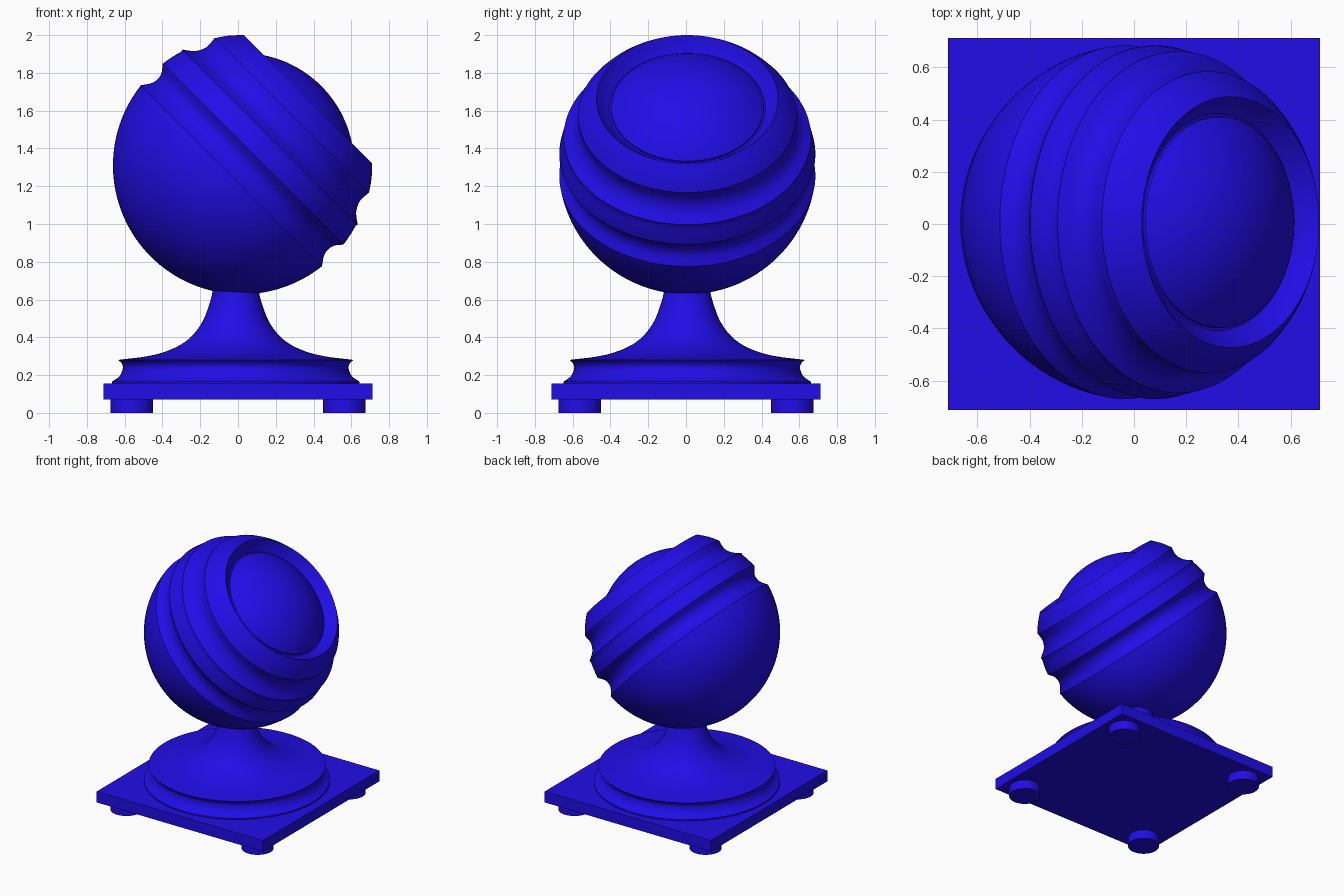
import bpy, bmesh
from math import sin, cos, asin, pi, radians
from mathutils import Vector, Matrix

if "Cube" in bpy.data.objects:
    bpy.data.objects.remove(bpy.data.objects["Cube"])

mat = bpy.data.materials.new("blue")
mat.diffuse_color = (0.015, 0.004, 0.8, 1)
mat.use_nodes = True
mat.node_tree.nodes["Principled BSDF"].inputs["Base Color"].default_value = mat.diffuse_color


def finish(bm, name, loc, smooth=True):
    bmesh.ops.remove_doubles(bm, verts=bm.verts, dist=1e-5)
    bmesh.ops.recalc_face_normals(bm, faces=bm.faces)
    me = bpy.data.meshes.new(name)
    bm.to_mesh(me)
    bm.free()
    me.materials.append(mat)
    ob = bpy.data.objects.new(name, me)
    ob.location = loc
    bpy.context.collection.objects.link(ob)
    if smooth:
        bpy.ops.object.select_all(action='DESELECT')
        ob.select_set(True)
        bpy.context.view_layer.objects.active = ob
        bpy.ops.object.shade_smooth_by_angle(angle=radians(30))
    return ob


def curve(pts, n=5):
    """Smooth Catmull-Rom line through (r, z) points."""
    p = [Vector(q) for q in pts]
    p = [2 * p[0] - p[1]] + p + [2 * p[-1] - p[-2]]
    out = []
    for a, b, c, d in zip(p, p[1:], p[2:], p[3:]):
        for i in range(n):
            t = i / n
            out.append(0.5 * (2 * b + (c - a) * t + (2 * a - 5 * b + 4 * c - d) * t * t
                              + (3 * b - a - 3 * c + d) * t ** 3))
    return [tuple(q) for q in out] + [tuple(pts[-1])]


def arc(radius, a0, a1, n):
    """Circle arc between two latitudes (radians)."""
    lats = [a0 + (a1 - a0) * i / n for i in range(n + 1)]
    return [(radius * cos(t), radius * sin(t)) for t in lats]


def lathe(name, profile, loc, steps=96):
    bm = bmesh.new()
    vs = [bm.verts.new((r, 0, z)) for r, z in profile]
    es = [bm.edges.new(e) for e in zip(vs, vs[1:])]
    bmesh.ops.spin(bm, geom=vs + es, cent=(0, 0, 0), axis=(0, 0, 1),
                   angle=2 * pi, steps=steps)
    return finish(bm, name, loc)


# Ball: two concave grooves, a bevelled rim and a recessed dome, tilted 45 degrees
R, D = 0.682, 0.595
lat = lambda z, r=R: asin(z / r)
ball = (arc(R, -pi / 2, lat(-0.078), 30)
        + curve([(0.678, -0.078), (0.646, -0.03), (0.638, 0.01), (0.647, 0.046), (0.678, 0.086)])
        + arc(R, lat(0.086), lat(0.2), 4)
        + curve([(0.655, 0.212), (0.602, 0.255), (0.575, 0.311), (0.578, 0.375)])
        + curve([(0.578, 0.375), (0.534, 0.438), (0.481, 0.495)], 3)
        + curve([(0.481, 0.495), (0.445, 0.452), (0.415, 0.425)], 3)
        + [(0.405, 0.425)]
        + arc(D, lat(0.437, D), pi / 2, 16))
ob = lathe("ball", ball, (0.02, 0.007, 1.31), 128)
ob.rotation_euler = (0, radians(45), 0)

# Pedestal: grooved foot ring sweeping up into the stem
pedestal = ([(0, 0.15), (0.655, 0.15), (0.655, 0.165)]
            + curve([(0.655, 0.165), (0.615, 0.195), (0.598, 0.235), (0.604, 0.262), (0.622, 0.28)])
            + curve([(0.612, 0.282), (0.48, 0.298), (0.38, 0.322), (0.29, 0.362), (0.225, 0.415),
                     (0.175, 0.485), (0.145, 0.56), (0.125, 0.63), (0.121, 0.69)])
            + [(0, 0.69)])
lathe("pedestal", pedestal, (-0.012, 0.006, 0))

# Square base plate
bm = bmesh.new()
bmesh.ops.create_cube(bm, size=1, matrix=Matrix.Diagonal((1.426, 1.426, 0.085, 1)))
finish(bm, "base_plate", (0, 0, 0.1125), False)

# Four round feet
for sx in (-1, 1):
    for sy in (-1, 1):
        lathe("foot", [(0, 0), (0.113, 0), (0.113, 0.071), (0, 0.071)],
              (sx * 0.563, sy * 0.563, 0), 48)
